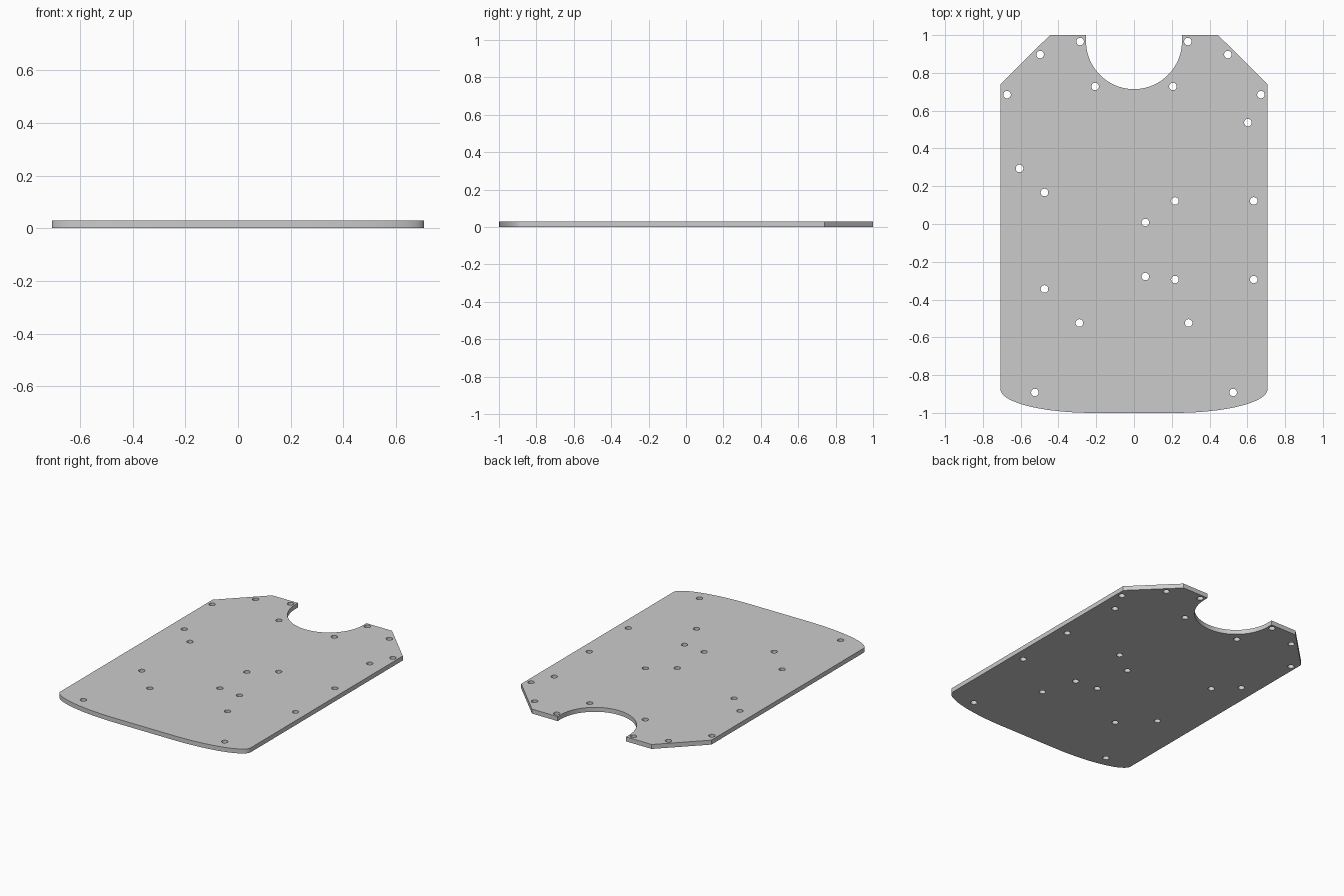
import bpy, bmesh
from math import sin, cos, pi

if "Cube" in bpy.data.objects:
    bpy.data.objects.remove(bpy.data.objects["Cube"])

THICK = 0.03


def arc(cx, cy, rx, ry, a0, a1, n):
    return [(cx + rx * cos(a0 + (a1 - a0) * i / n),
             cy + ry * sin(a0 + (a1 - a0) * i / n)) for i in range(n + 1)]


# Right half of the outline, from the notch bottom clockwise to the front edge
half = arc(0, 0.968, 0.254, 0.254, -pi / 2, 0, 20)
half += [(0.254, 1.0), (0.445, 1.0), (0.707, 0.74)]
half += arc(0.215, -0.875, 0.492, 0.125, 0, -pi / 2, 20)
outline = half + [(-x, y) for x, y in reversed(half) if x > 1e-6]

# Bolt holes: mirrored pairs, then single ones
pairs = [(0.285, 0.966), (0.497, 0.897), (0.672, 0.685), (0.206, 0.728),
         (0.289, -0.524), (0.525, -0.892)]
holes = [(s * x, y) for x, y in pairs for s in (-1, 1)]
holes += [(x, y) for x in (0.217, 0.634) for y in (0.122, -0.294)]
holes += [(-0.474, 0.167), (-0.474, -0.344), (0.06, 0.008), (0.06, -0.278),
          (0.603, 0.537), (-0.606, 0.294)]

# Filled 2D profile; inner loops become through holes
curve = bpy.data.curves.new("plate_profile", 'CURVE')
curve.dimensions = '2D'
curve.fill_mode = 'BOTH'
curve.extrude = THICK / 2
for loop in [outline] + [arc(x, y, 0.02, 0.02, 0, 2 * pi, 24)[:-1] for x, y in holes]:
    spline = curve.splines.new('POLY')
    spline.points.add(len(loop) - 1)
    for p, (x, y) in zip(spline.points, loop):
        p.co = (x, y, 0, 1)
    spline.use_cyclic_u = True

# Turn the profile into one clean solid plate
profile = bpy.data.objects.new("plate_profile", curve)
bpy.context.collection.objects.link(profile)
mesh = bpy.data.meshes.new_from_object(
    profile.evaluated_get(bpy.context.evaluated_depsgraph_get()))
bpy.data.objects.remove(profile)
bm = bmesh.new()
bm.from_mesh(mesh)
bmesh.ops.remove_doubles(bm, verts=bm.verts, dist=1e-5)
bmesh.ops.translate(bm, verts=bm.verts, vec=(0, 0, THICK / 2))
bmesh.ops.recalc_face_normals(bm, faces=bm.faces)
bm.to_mesh(mesh)
bm.free()

plate = bpy.data.objects.new("mounting_plate", mesh)
bpy.context.collection.objects.link(plate)
bpy.context.view_layer.objects.active = plate
plate.select_set(True)
bpy.ops.object.shade_smooth_by_angle(angle=0.5)
